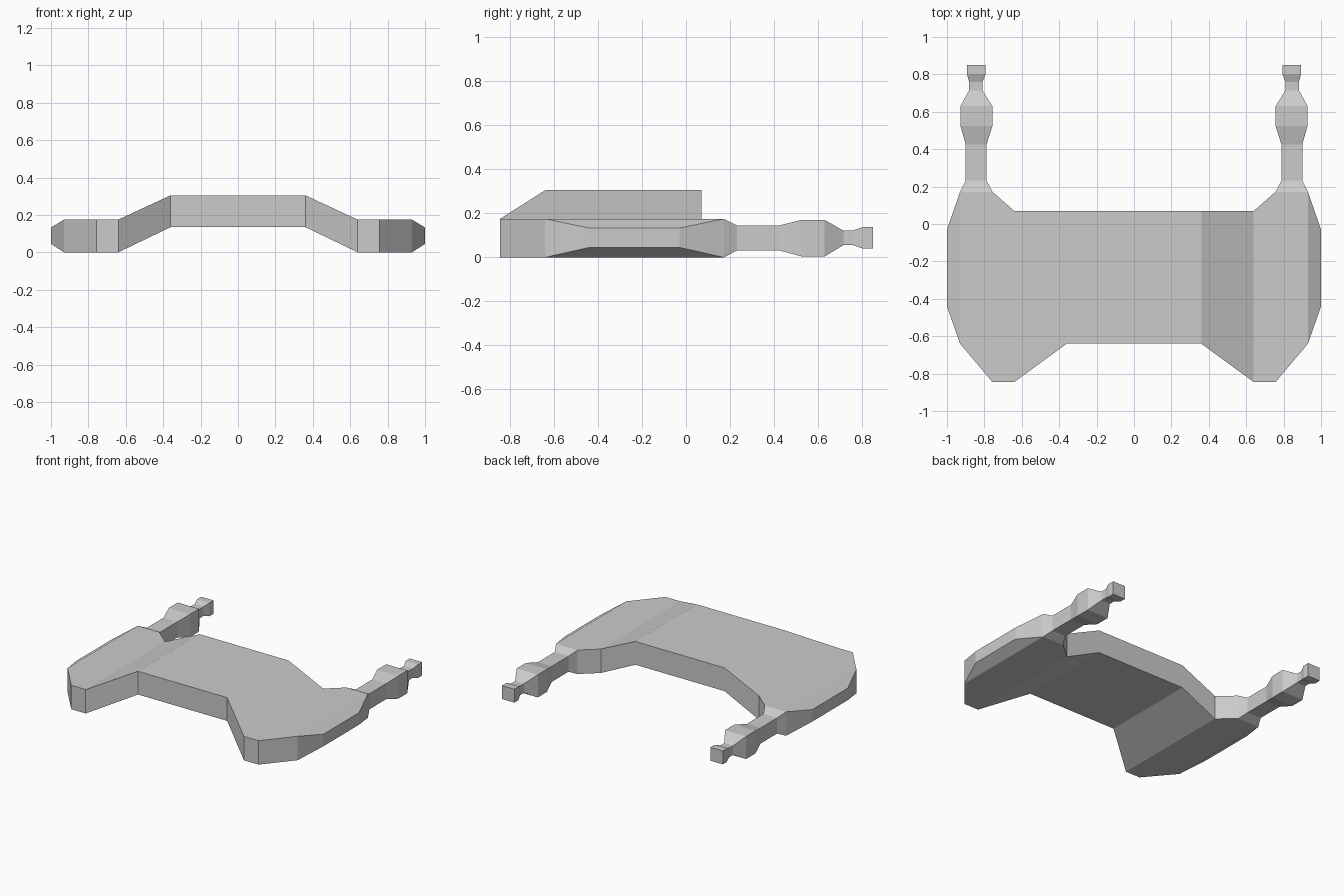
import bpy, bmesh

if "Cube" in bpy.data.objects:
    bpy.data.objects.remove(bpy.data.objects["Cube"])


def x_ring(x, y0, y1, z0, z1):
    return [(x, y0, z0), (x, y1, z0), (x, y1, z1), (x, y0, z1)]


def y_ring(y, x0, x1, z0, z1):
    return [(x0, y, z0), (x1, y, z0), (x1, y, z1), (x0, y, z1)]


def half_loft(name, rings):
    """Skin a row of rectangular rings, cap the far end and mirror across x = 0."""
    bm = bmesh.new()
    rows = [[bm.verts.new(p) for p in ring] for ring in rings]
    for a, b in zip(rows, rows[1:]):
        for i in range(4):
            j = (i + 1) % 4
            bm.faces.new((a[i], a[j], b[j], b[i]))
    bm.faces.new(rows[-1])
    bmesh.ops.recalc_face_normals(bm, faces=bm.faces)
    mesh = bpy.data.meshes.new(name)
    bm.to_mesh(mesh)
    bm.free()
    obj = bpy.data.objects.new(name, mesh)
    bpy.context.collection.objects.link(obj)
    obj.modifiers.new("Mirror", "MIRROR").use_clip = True
    return obj


# Arched body: x, back/front y limits, bottom/top z
body = [
    (0.00, -0.64, 0.07, 0.135, 0.305),
    (0.36, -0.64, 0.07, 0.135, 0.305),
    (0.64, -0.845, 0.07, 0.0, 0.175),
    (0.757, -0.845, 0.172, 0.0, 0.175),
    (0.93, -0.64, 0.172, 0.0, 0.175),
    (1.00, -0.44, -0.03, 0.045, 0.133),
]
half_loft("body", [x_ring(*s) for s in body])

# Rear barrels: y, inner/outer x, bottom/top z
barrel = [
    (0.172, 0.757, 0.93, 0.0, 0.175),
    (0.232, 0.788, 0.90, 0.031, 0.145),
    (0.425, 0.788, 0.90, 0.031, 0.145),
    (0.525, 0.757, 0.928, 0.004, 0.17),
    (0.63, 0.757, 0.928, 0.004, 0.17),
    (0.715, 0.81, 0.882, 0.055, 0.122),
    (0.76, 0.81, 0.882, 0.055, 0.122),
    (0.803, 0.793, 0.893, 0.04, 0.138),
    (0.85, 0.793, 0.893, 0.04, 0.138),
]
half_loft("barrels", [y_ring(*s) for s in barrel])
